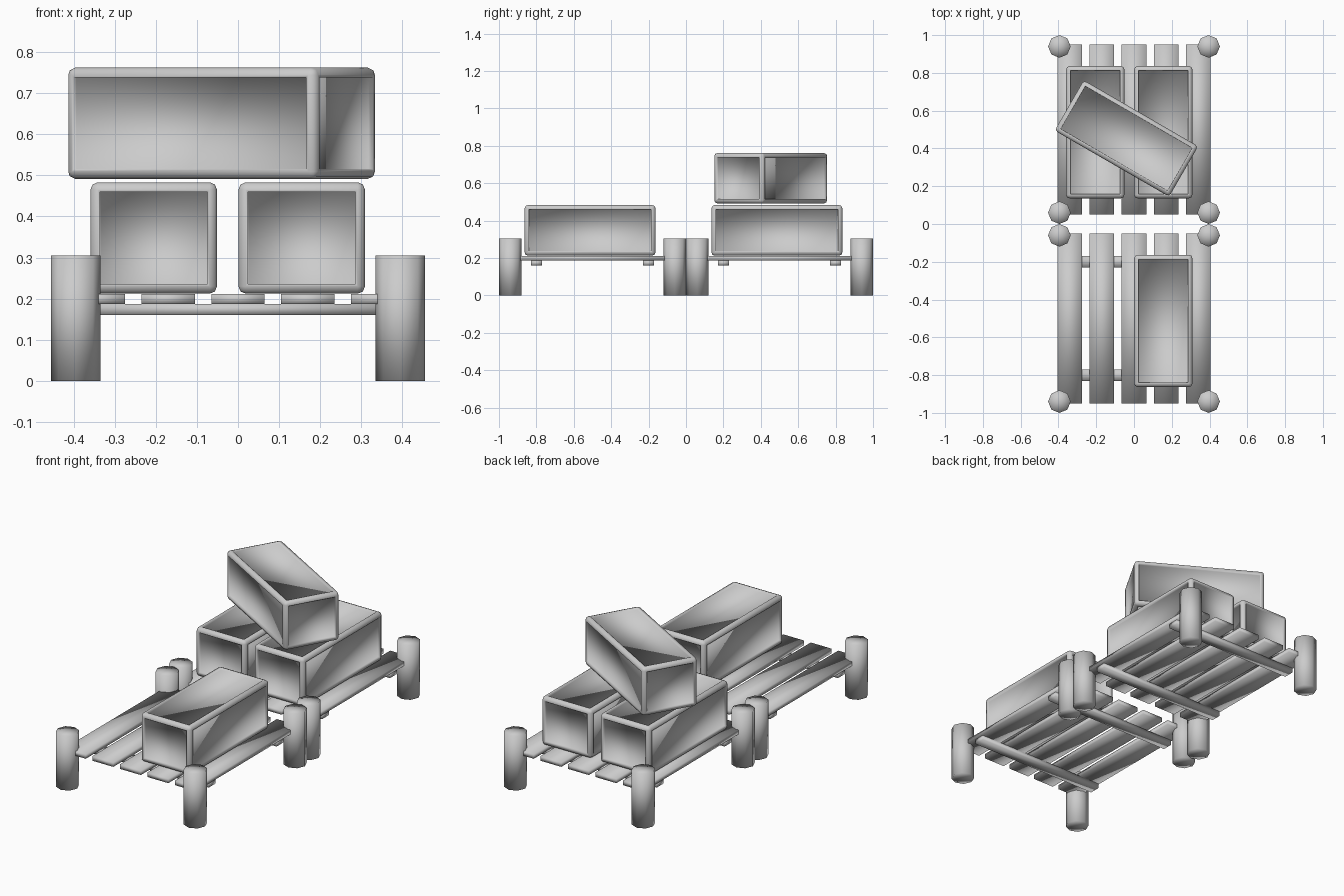
import bpy, bmesh
from math import radians
from mathutils import Matrix

if "Cube" in bpy.data.objects:
    bpy.data.objects.remove(bpy.data.objects["Cube"])


def finish(bm, name, loc=(0, 0, 0), turn=0):
    bmesh.ops.recalc_face_normals(bm, faces=bm.faces)
    mesh = bpy.data.meshes.new(name)
    bm.to_mesh(mesh)
    bm.free()
    for p in mesh.polygons:
        p.use_smooth = True
    ob = bpy.data.objects.new(name, mesh)
    ob.location = loc
    ob.rotation_euler.z = radians(turn)
    bpy.context.collection.objects.link(ob)
    return ob


def cube(size):
    bm = bmesh.new()
    bmesh.ops.create_cube(bm, size=1, matrix=Matrix.Diagonal((*size, 1)))
    return bm


def board(name, size, loc):
    return finish(cube(size), name, loc)


def post(name, loc, radius=0.06, height=0.305):
    bm = bmesh.new()
    bmesh.ops.create_cone(bm, cap_ends=True, cap_tris=True, segments=8,
                          radius1=radius, radius2=radius, depth=height)
    return finish(bm, name, (loc[0], loc[1], height / 2))


# Crate: rounded frame with a shallow recessed panel on each side
def crate(name, loc, turn=0):
    bm = cube((0.308, 0.70, 0.271))
    bmesh.ops.bevel(bm, geom=bm.edges[:], offset=0.018, segments=2,
                    profile=0.5, affect='EDGES')
    panels = sorted(bm.faces, key=lambda f: -f.calc_area())[:6]
    bmesh.ops.inset_individual(bm, faces=panels, thickness=0.008)
    bmesh.ops.inset_individual(bm, faces=panels, thickness=0.0005, depth=-0.012)
    return finish(bm, name, loc, turn)


# Two pallets, one in front of the other
for label, side in (("front", -1), ("back", 1)):
    for i in range(5):
        board(f"{label}_slat_{i + 1}", (0.13, 0.90, 0.025),
              ((i - 2) * 0.17, side * 0.5, 0.199))
    for i, y in enumerate((side * 0.5 - 0.3, side * 0.5 + 0.3)):
        board(f"{label}_crossbar_{i + 1}", (0.80, 0.06, 0.027), (0, y, 0.1735))
    for i, x in enumerate((-0.395, 0.395)):
        for j, y in enumerate((0.06, 0.94)):
            post(f"{label}_post_{i * 2 + j + 1}", (x, side * y))

# Crates: one in front, two behind, and one stacked askew
crate("front_crate", (0.155, -0.513, 0.3475))
crate("back_right_crate", (0.155, 0.486, 0.3475))
crate("back_left_crate", (-0.205, 0.486, 0.3475))
crate("stacked_crate", (-0.04, 0.453, 0.6265), 60)
